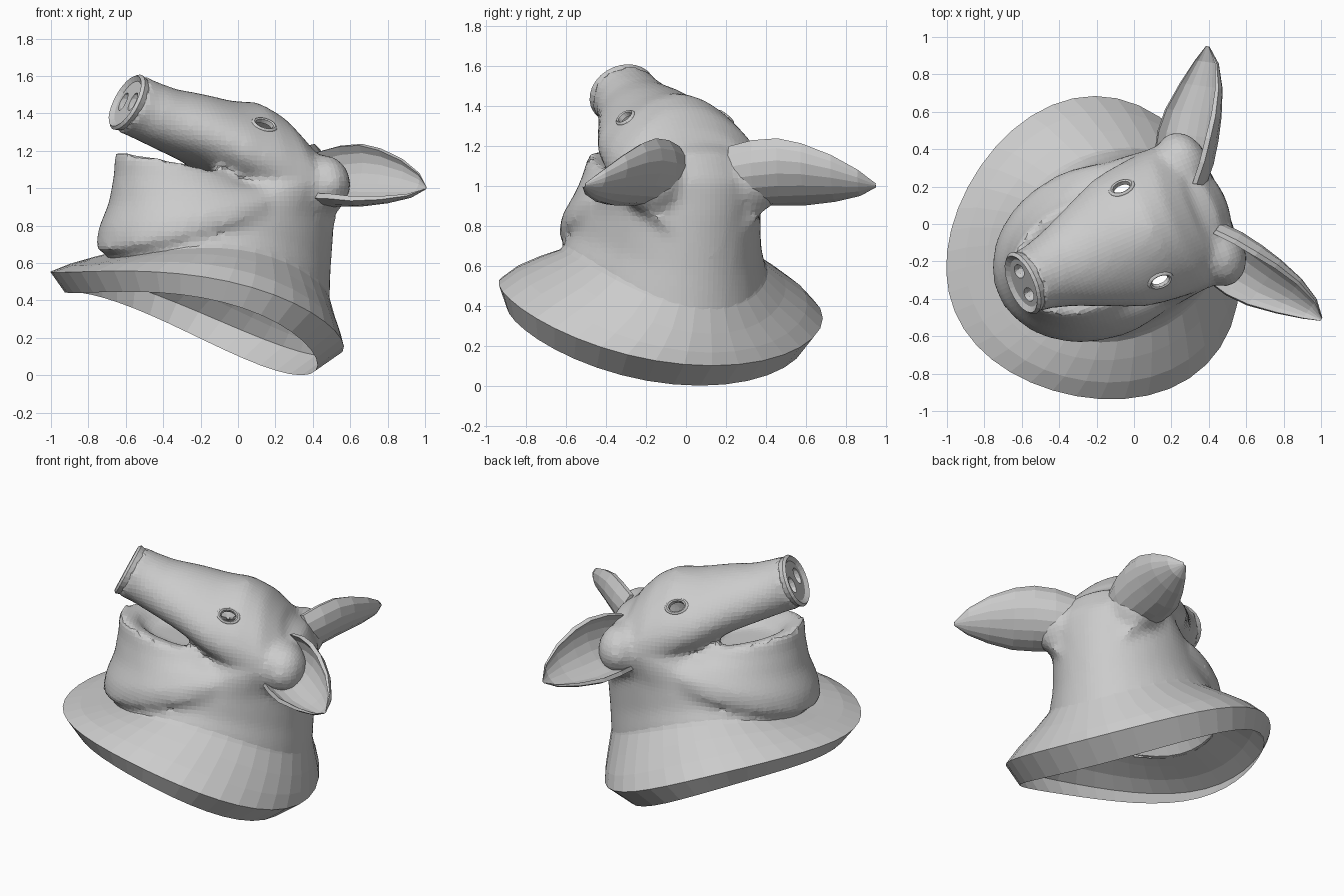
import bpy, bmesh
from math import sin, cos, pi, radians
from mathutils import Matrix, Vector
from mathutils.bvhtree import BVHTree

if "Cube" in bpy.data.objects:
    bpy.data.objects.remove(bpy.data.objects["Cube"])

# The head is built symmetric, facing -x, then turned into place
PLACE = Matrix.Translation((0.025, -0.06, 0)) @ Matrix.Rotation(radians(22.6), 4, 'Z')

grey = bpy.data.materials.new("plain_grey")
grey.use_nodes = True
grey.diffuse_color = (0.6, 0.6, 0.6, 1)
grey.node_tree.nodes["Principled BSDF"].inputs["Base Color"].default_value = (0.6, 0.6, 0.6, 1)


def loft(bm, rings, capped=True):
    """Skin a list of point rings with quads."""
    loops = [[bm.verts.new(p) for p in r] for r in rings]
    faces = []
    n = len(loops[0])
    for lo, hi in zip(loops, loops[1:]):
        for j in range(n):
            k = (j + 1) % n
            faces.append(bm.faces.new((lo[j], lo[k], hi[k], hi[j])))
    if capped:
        faces.append(bm.faces.new(loops[0][::-1]))
        faces.append(bm.faces.new(loops[-1]))
        bmesh.ops.recalc_face_normals(bm, faces=faces)


def make(name, bm):
    mesh = bpy.data.meshes.new(name)
    bm.to_mesh(mesh)
    bm.free()
    mesh.materials.append(grey)
    obj = bpy.data.objects.new(name, mesh)
    bpy.context.collection.objects.link(obj)
    obj.matrix_world = PLACE
    return obj


def bake(obj):
    """Apply all modifiers."""
    bpy.context.view_layer.update()
    graph = bpy.context.evaluated_depsgraph_get()
    mesh = bpy.data.meshes.new_from_object(obj.evaluated_get(graph))
    obj.modifiers.clear()
    obj.data = mesh
    mesh.materials.clear()
    mesh.materials.append(grey)
    for p in mesh.polygons:
        p.material_index = 0
        p.use_smooth = False


def cut(obj, frames):
    """Carve one unit ball per frame out of a solid."""
    bm = bmesh.new()
    for f in frames:
        bmesh.ops.create_icosphere(bm, subdivisions=2, radius=1, matrix=f)
    cutter = make("cutter", bm)
    cutter.hide_render = True
    mod = obj.modifiers.new("cut", 'BOOLEAN')
    mod.operation = 'DIFFERENCE'
    mod.solver = 'EXACT'
    mod.object = cutter
    bake(obj)
    bpy.data.objects.remove(cutter)


def level(mid, ra, rb, z, slope=0, curve=0, egg=0, n=40):
    """Horizontal oval, height varying front to back, narrower in front by egg."""
    out = []
    for i in range(n):
        c, s = cos(2 * pi * i / n), sin(2 * pi * i / n)
        out.append((mid + ra * c, rb * s * (1 + egg * c), z + slope * c + curve * c * c))
    return out


def section(x, z, w, h, tilt, egg=0, n=28):
    """Upright oval leaning back by tilt, narrower at the top by egg."""
    t = radians(tilt)
    out = []
    for i in range(n):
        c, s = cos(2 * pi * i / n), sin(2 * pi * i / n)
        out.append((x + h * s * sin(t), w * c * (1 - egg * s), z + h * s * cos(t)))
    return out


# Flared collar with an open underside
bm = bmesh.new()
loft(bm, [level(-.32, .66, .76, .36, -.22, -.14, .17),
          level(-.285, .78, .81, .47, -.225, -.145, .17),
          level(-.23, .725, .725, .54, -.21, -.165, .12),
          level(-.175, .66, .605, .605, -.175, -.17, .06),
          level(-.135, .605, .505, .655, -.125, -.15),
          level(-.11, .56, .45, .72, -.1, -.11)], capped=False)
make("collar", bm)

# Neck, throat with lower jaw, upper head and ear roots, fused into one skin
bm = bmesh.new()
loft(bm, [level(-.135, .605, .50, .55, -.125, -.15),
          level(-.135, .605, .50, .655, -.125, -.15),
          level(-.1, .58, .455, .74, -.085, -.1),
          level(-.05, .555, .43, .86),
          level(.16, .345, .41, 1.02),
          level(.16, .28, .33, 1.16),
          level(.14, .2, .2, 1.22)])
loft(bm, [level(-.26, .46, .39, .74, .12),
          level(-.25, .57, .465, .81, .14),
          level(-.23, .575, .455, .90, .12),
          level(-.24, .51, .39, .98, .06),
          level(-.29, .435, .325, 1.04, -.04),
          level(-.335, .39, .285, 1.11, -.09),
          level(-.335, .285, .19, 1.09, -.07),
          level(-.33, .22, .14, 1.04, -.04)])
loft(bm, [section(-.655, 1.455, .186, .172, 26),
          section(-.60, 1.432, .175, .163, 24),
          section(-.45, 1.373, .22, .168, 20, .1),
          section(-.28, 1.322, .29, .188, 14, .2),
          section(-.10, 1.25, .36, .22, 8, .28),
          section(.08, 1.18, .385, .28, 0, .28),
          section(.25, 1.08, .40, .32, -10, .2),
          section(.39, 1.0, .33, .28, -16, .1)])
for side in (-1, 1):
    bmesh.ops.create_icosphere(bm, subdivisions=3, radius=1, matrix=Matrix.Translation(
        (.36, side * .26, 1.02)) @ Matrix.Diagonal((.14, .18, .16, 1)))
head = make("head", bm)
remesh = head.modifiers.new("fuse", 'REMESH')
remesh.mode = 'VOXEL'
remesh.voxel_size = 0.027
smooth = head.modifiers.new("soften", 'SMOOTH')
smooth.factor = 0.5
smooth.iterations = 9
bake(head)

# Eye frames lie on the skin, with z pointing outward
bm = bmesh.new()
bm.from_mesh(head.data)
tree = BVHTree.FromBMesh(bm)
bm.free()
eyes = []
for side in (-1, 1):
    spot, normal, _, _ = tree.find_nearest((.012, side * .26, 1.33))
    across = Vector((1, 0, -.25))
    across = (across - normal * across.dot(normal)).normalized()
    turn = Matrix((across, normal.cross(across), normal)).transposed().to_4x4()
    eyes.append(Matrix.Translation(spot) @ turn)
sockets = [e @ Matrix.Diagonal((.052, .036, .06, 1)) for e in eyes]
nostrils = [Matrix.Translation((-.67, s * .067, 1.465)) @ Matrix.Rotation(radians(26), 4, 'Y')
            @ Matrix.Diagonal((.07, .04, .055, 1)) for s in (-1, 1)]
cut(head, sockets + [n @ Matrix.Scale(1.15, 4) for n in nostrils])

# Open the eye holes and the neck
bm = bmesh.new()
bm.from_mesh(head.data)
doomed = []
for f in bm.faces:
    p = f.calc_center_median()
    c = (p.x + .135) / .605
    below = p.z < .645 - .125 * c - .15 * c * c
    if below or any((s.inverted() @ p).length < 1.005 for s in sockets):
        doomed.append(f)
bmesh.ops.delete(bm, geom=doomed, context='FACES')
bm.to_mesh(head.data)
bm.free()

# Eyelids: thin rolled rims around the eye holes
for name, e in zip(("right_eyelid", "left_eyelid"), eyes):
    bm = bmesh.new()
    rings = []
    for r, h in ((.046, -.02), (.05, .004), (.06, .009), (.072, .002), (.085, -.02)):
        rings.append([e @ Vector((r * cos(i * pi / 9), r * .72 * sin(i * pi / 9), h))
                      for i in range(18)])
    loft(bm, rings[::-1], capped=False)
    make(name, bm)

# Snout disc with a raised rim and two nostrils
bm = bmesh.new()
loft(bm, [section(-.56, 1.417, .13, .12, 25),
          section(-.635, 1.448, .165, .153, 26),
          section(-.668, 1.46, .177, .164, 26),
          section(-.682, 1.466, .162, .15, 26),
          section(-.665, 1.46, .135, .125, 26)])
cut(make("snout_disc", bm), nostrils)

# Ears: cupped leaves, each station is centre, half width and cup depth
STATIONS = [((.33, .17, 1.03), .17, .17), ((.40, .27, 1.04), .195, .18),
            ((.47, .38, 1.045), .205, .17), ((.54, .48, 1.035), .195, .14),
            ((.63, .60, 1.02), .15, .10), ((.70, .71, 1.005), .085, .055),
            ((.73, .79, 1.0), .012, .01)]
for name, side in (("right_ear", -1), ("left_ear", 1)):
    width = Vector((.6, -.36, .72)).normalized()
    back = Vector((.62, -.36, -.70)).normalized()
    rings = []
    for centre, half, depth in STATIONS:
        c = Vector(centre) - back * depth * .38
        arc = [i * pi / 9 for i in range(10)]
        pts = [c + width * half * cos(t) + back * depth * sin(t) for t in arc]
        pts += [c + width * half * .88 * cos(t) + back * depth * (.82 * sin(t) - .08)
                for t in reversed(arc)]
        rings.append([(p.x, p.y * side, p.z) for p in pts])
    bm = bmesh.new()
    loft(bm, rings)
    make(name, bm)
